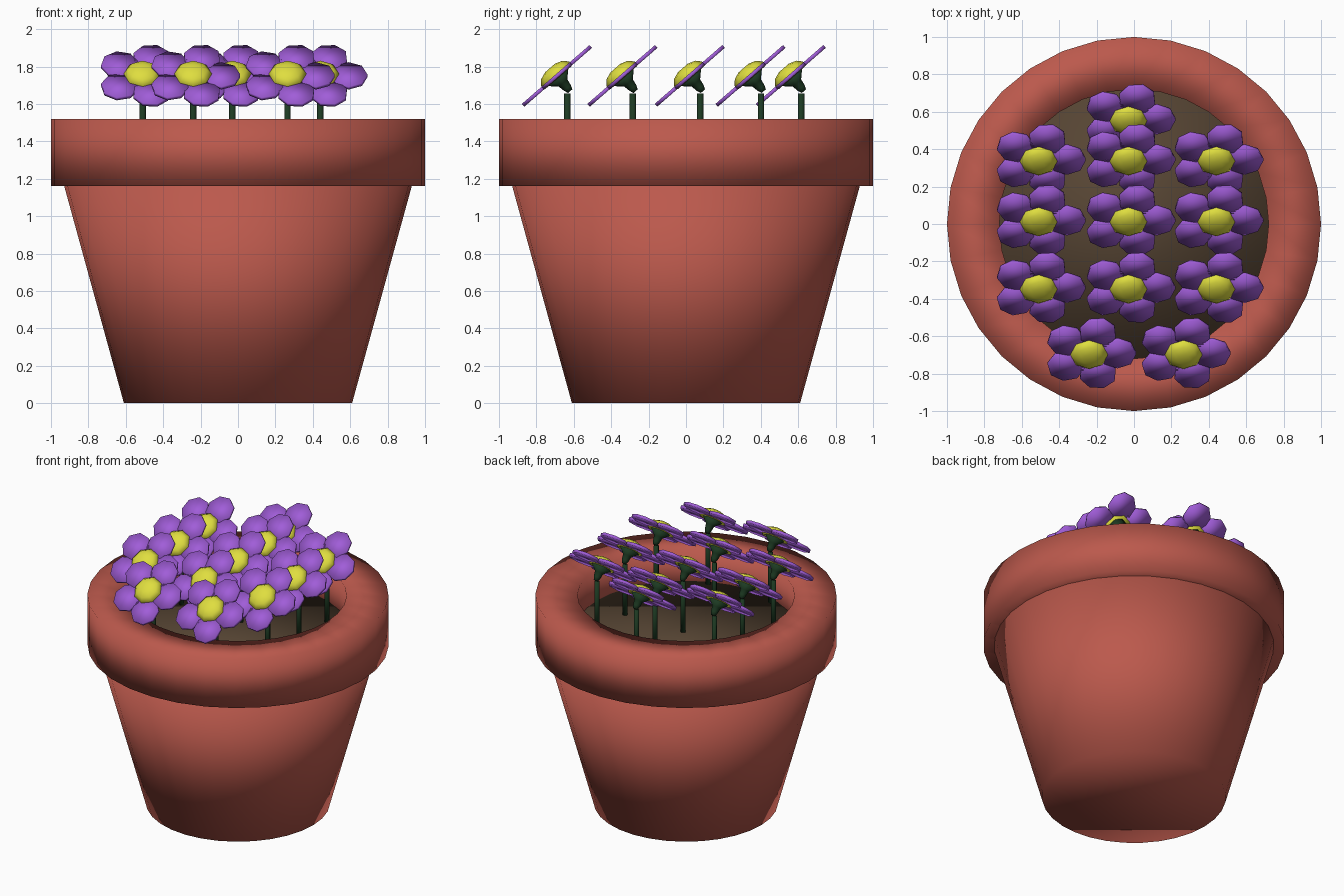
import bpy, bmesh, math
from mathutils import Matrix, Vector

cube = bpy.data.objects.get("Cube")
if cube:
    bpy.data.objects.remove(cube, do_unlink=True)


def material(name, rgb):
    m = bpy.data.materials.new(name)
    m.use_nodes = True
    m.diffuse_color = (*rgb, 1)
    m.node_tree.nodes["Principled BSDF"].inputs["Base Color"].default_value = (*rgb, 1)
    return m


terracotta = material("terracotta", (0.50, 0.10, 0.073))
earth = material("dark soil", (0.095, 0.06, 0.034))
purple = material("petal purple", (0.355, 0.11, 0.69))
yellow = material("flower yellow", (0.74, 0.73, 0.05))
green = material("stem green", (0.012, 0.042, 0.016))


def lathe(bm, profile, sides, matrix=Matrix(), ring=False):
    """Revolve (radius, height) points; ring closes the profile, otherwise ends are capped."""
    loops = []
    for r, z in profile:
        loops.append([bm.verts.new(matrix @ Vector((r * math.cos(a), r * math.sin(a), z)))
                      for a in (math.tau * i / sides for i in range(sides))])
    pairs = list(zip(loops, loops[1:]))
    if ring:
        pairs.append((loops[-1], loops[0]))
    else:
        bm.faces.new(loops[0][::-1])
        bm.faces.new(loops[-1])
    for low, high in pairs:
        for i in range(sides):
            j = (i + 1) % sides
            bm.faces.new((low[i], low[j], high[j], high[i]))


def finish(bm, name, mat):
    bmesh.ops.recalc_face_normals(bm, faces=bm.faces)
    for f in bm.faces:
        f.smooth = True
    mesh = bpy.data.meshes.new(name)
    bm.to_mesh(mesh)
    bm.free()
    mesh.materials.append(mat)
    return mesh


def place(mesh, name, location=(0, 0, 0), tilt=0):
    ob = bpy.data.objects.new(name, mesh)
    ob.location = location
    ob.rotation_euler.x = tilt
    bpy.context.collection.objects.link(ob)


def turned(name, profile, sides, mat, ring=False):
    bm = bmesh.new()
    lathe(bm, profile, sides, ring=ring)
    return finish(bm, name, mat)


# Pot body, rim and soil
place(turned("pot_body", [(0.61, 0), (0.94, 1.2)], 32, terracotta), "pot_body")
place(turned("pot_rim", [(0.72, 1.16), (1, 1.16), (1, 1.52), (0.72, 1.52)],
             32, terracotta, True), "pot_rim")
place(turned("soil", [(0.725, 1.22), (0.725, 1.29)], 32, earth), "soil")

# Shared flower meshes, built flat and tilted when placed
tilt = math.radians(41)
bm = bmesh.new()
for i in range(5):
    turn = Matrix.Rotation(math.tau * i / 5, 4, "Z") @ Matrix.Translation((0.152, 0, 0))
    lathe(bm, [(0.1, -0.01), (0.1, 0.01)], 8, turn)
petals = finish(bm, "petals", purple)
centre = turned("flower_centre", [(0.095, -0.012), (0.1, 0.015), (0.075, 0.042),
                                  (0.035, 0.056)], 8, yellow)

# Stem rises straight, then bends and flares into the back of the flower
bm = bmesh.new()
head = Matrix.Rotation(tilt, 4, "X")
neck = head @ Vector((0, 0, -0.085))
lathe(bm, [(0.017, 1.28 - 1.75), (0.017, neck.z - 0.03)], 8,
      Matrix.Translation((0, neck.y, 0)))
lathe(bm, [(0.015, -0.108), (0.024, -0.085), (0.03, -0.05), (0.07, -0.012)], 8, head)
stem = finish(bm, "stem", green)

# Flower rows from back to front
rows = [(0.56, (-0.03,)), (-0.69, (-0.24, 0.265))]
rows += [(y, (-0.51, -0.03, 0.44)) for y in (0.345, 0.02, -0.34)]
for y, xs in rows:
    for x in xs:
        spot = (x, y, 1.75)
        place(petals, "petals", spot, tilt)
        place(centre, "flower_centre", spot, tilt)
        place(stem, "stem", spot)
